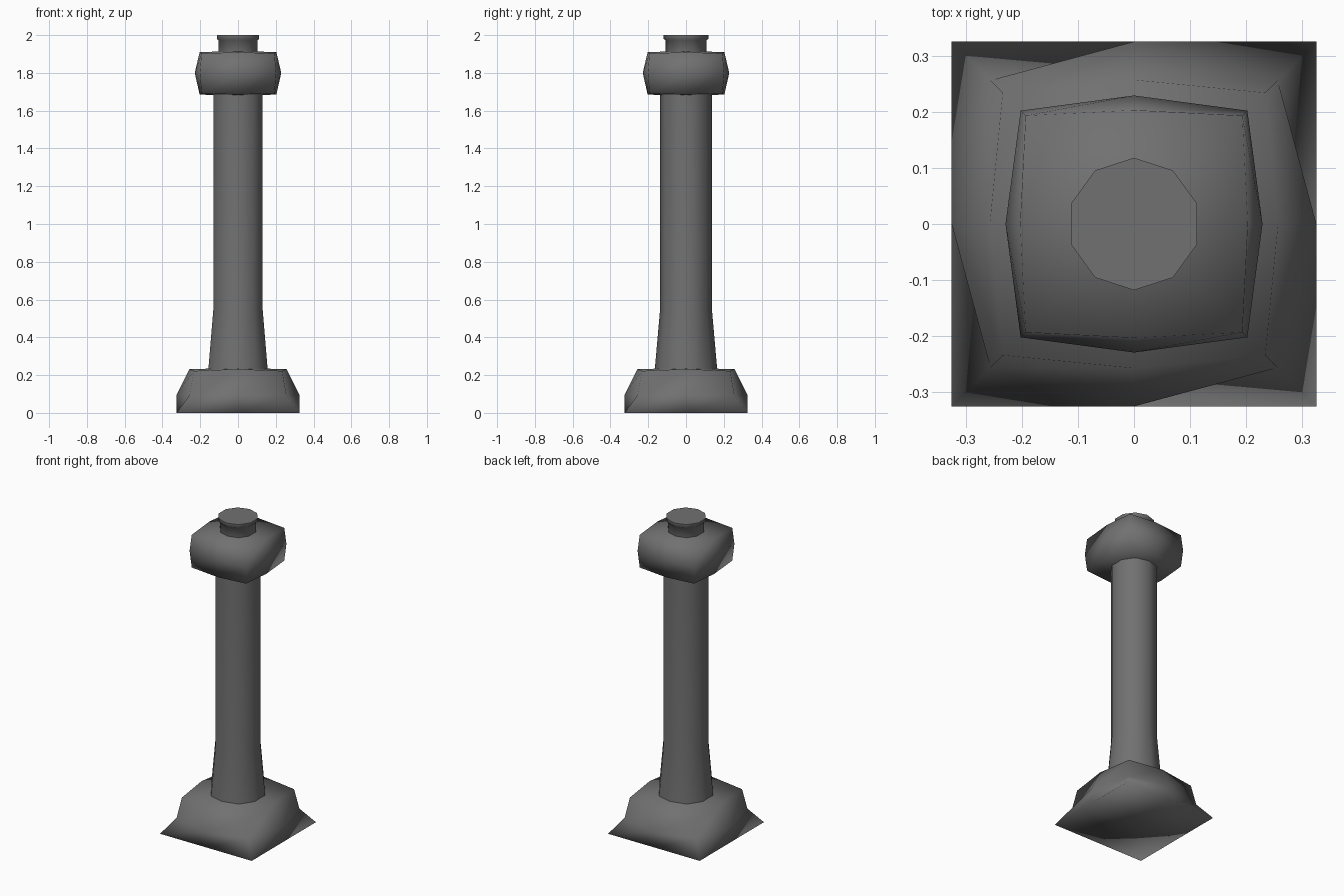
import bpy, bmesh, math

if "Cube" in bpy.data.objects:
    bpy.data.objects.remove(bpy.data.objects["Cube"])

stone = bpy.data.materials.new("dark_grey_stone")
stone.diffuse_color = (0.165, 0.165, 0.165, 1)
stone.use_nodes = True
stone.node_tree.nodes["Principled BSDF"].inputs["Base Color"].default_value = stone.diffuse_color


def finish(name, bm):
    bmesh.ops.recalc_face_normals(bm, faces=bm.faces)
    me = bpy.data.meshes.new(name)
    bm.to_mesh(me)
    bm.free()
    me.materials.append(stone)
    for p in me.polygons:
        p.use_smooth = True
    ob = bpy.data.objects.new(name, me)
    bpy.context.collection.objects.link(ob)
    return ob


def square_ring(bm, mid, corner, z_mid, z_corner):
    # eight points: edge middles alternate with corners
    ring = []
    for i in range(8):
        a = i * math.pi / 4
        r, z = (corner * math.sqrt(2), z_corner) if i % 2 else (mid, z_mid)
        ring.append(bm.verts.new((r * math.cos(a), r * math.sin(a), z)))
    return ring


def pillow_block(name, rings, z_bottom, z_top):
    # worn stone block: triangulated bands between rings, fan caps
    bm = bmesh.new()
    loops = [square_ring(bm, *r) for r in rings]
    for lo, hi in zip(loops, loops[1:]):
        for i in range(8):
            j = (i + 1) % 8
            bm.faces.new((lo[i], lo[j], hi[j]))
            bm.faces.new((lo[i], hi[j], hi[i]))
    for loop, z in ((loops[0], z_bottom), (loops[-1], z_top)):
        c = bm.verts.new((0, 0, z))
        for i in range(1, 9, 2):
            bm.faces.new((c, loop[i - 1], loop[i], loop[(i + 1) % 8]))
    return finish(name, bm)


def turned(name, profile, sides=10):
    # ten-sided turned part with a corner pointing along y
    bm = bmesh.new()
    loops = []
    for r, z in profile:
        loops.append([bm.verts.new((r * math.cos(a), r * math.sin(a), z))
                      for a in (math.pi / 2 + 2 * math.pi * k / sides for k in range(sides))])
    for lo, hi in zip(loops, loops[1:]):
        for i in range(sides):
            j = (i + 1) % sides
            bm.faces.new((lo[i], lo[j], hi[j], hi[i]))
    bm.faces.new(loops[0])
    bm.faces.new(loops[-1])
    ob = finish(name, bm)
    bpy.ops.object.select_all(action='DESELECT')
    ob.select_set(True)
    bpy.context.view_layer.objects.active = ob
    bpy.ops.object.shade_smooth_by_angle(angle=math.radians(50))
    return ob


# base with flared square foot
pillow_block("base", [(0.325, 0.325, 0, 0),
                      (0.325, 0.256, 0.095, 0.095),
                      (0.257, 0.234, 0.232, 0.222)], 0, 0.237)

# shaft, wider at the foot
turned("shaft", [(0.167, 0.21), (0.137, 0.55), (0.137, 1.70)])

# capital block
pillow_block("capital", [(0.203, 0.193, 1.685, 1.692),
                         (0.229, 0.202, 1.80, 1.80),
                         (0.203, 0.193, 1.91, 1.902)], 1.68, 1.916)

# neck and lip on top
turned("top_neck", [(0.108, 1.89), (0.108, 1.972), (0.118, 1.98), (0.118, 2.0)])
